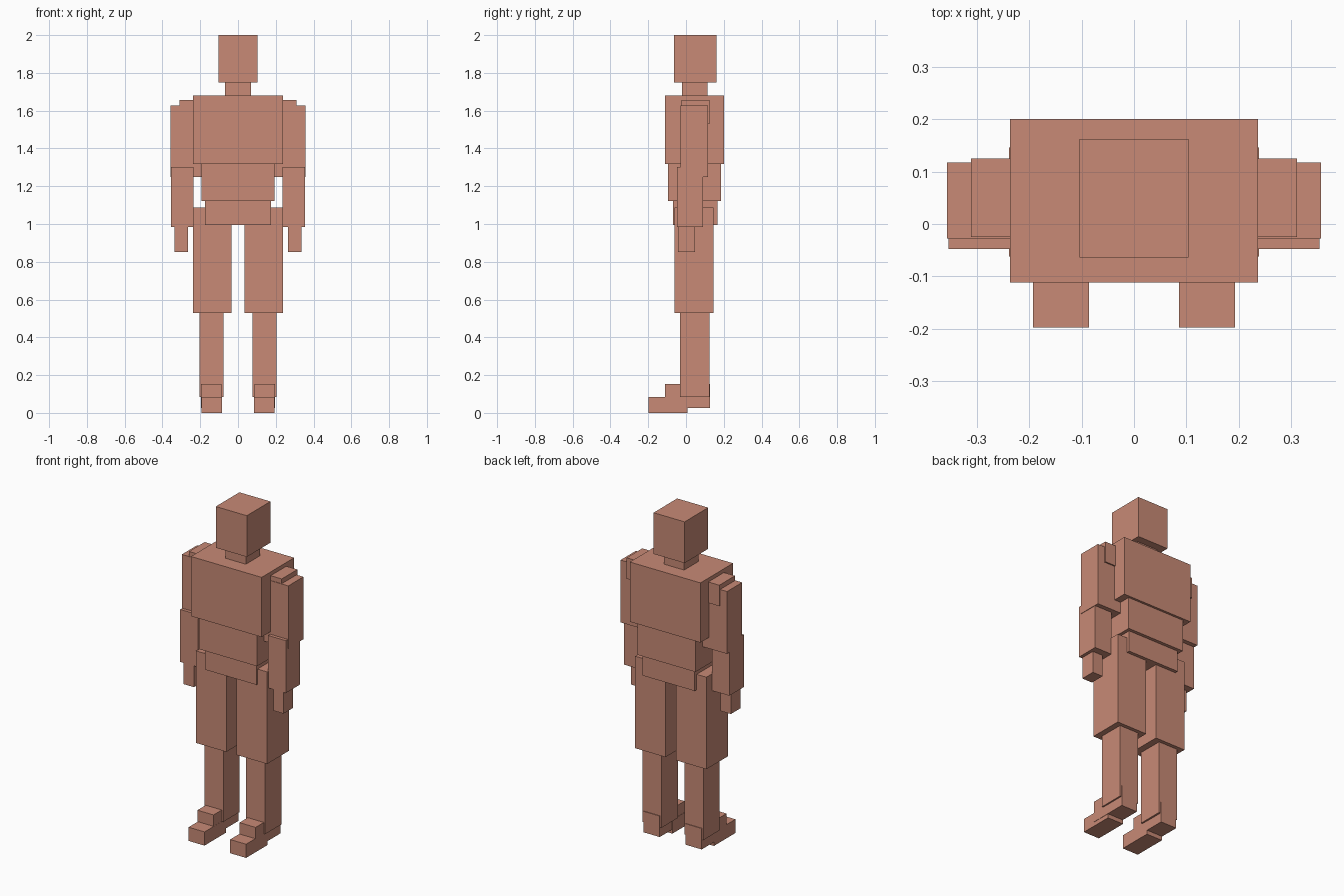
import bpy

cube = bpy.data.objects.get("Cube")
if cube:
    bpy.data.objects.remove(cube, do_unlink=True)

# Single clay colour
CLAY = (0.58, 0.255, 0.18, 1.0)
clay = bpy.data.materials.new("clay")
clay.use_nodes = True
clay.diffuse_color = CLAY
clay.node_tree.nodes["Principled BSDF"].inputs["Base Color"].default_value = CLAY


def block(name, x, y, z):
    """Box spanning the given (low, high) range on each axis."""
    bpy.ops.mesh.primitive_cube_add(size=1)
    ob = bpy.context.object
    ob.name = name
    spans = (x, y, z)
    ob.location = [(lo + hi) / 2 for lo, hi in spans]
    ob.scale = [hi - lo for lo, hi in spans]
    ob.data.materials.append(clay)


def centred(name, half_width, y, z):
    block(name, (-half_width, half_width), y, z)


def paired(name, x, y, z):
    block("left_" + name, x, y, z)
    block("right_" + name, (-x[1], -x[0]), y, z)


# Head and torso
centred("head", 0.104, (-0.064, 0.162), (1.75, 2.0))
centred("neck", 0.068, (-0.022, 0.115), (1.64, 1.76))
centred("chest", 0.237, (-0.112, 0.2), (1.318, 1.68))
centred("abdomen", 0.194, (-0.095, 0.186), (1.123, 1.33))
centred("pelvis", 0.174, (-0.07, 0.166), (0.995, 1.13))

# Arms
paired("shoulder", (0.18, 0.311), (-0.025, 0.125), (1.53, 1.657))
paired("upper_arm", (0.19, 0.357), (-0.028, 0.117), (1.25, 1.628))
paired("forearm", (0.236, 0.354), (-0.048, 0.09), (0.985, 1.303))
paired("hand", (0.266, 0.335), (-0.042, 0.048), (0.853, 1.0))

# Legs
paired("thigh", (0.035, 0.239), (-0.062, 0.146), (0.53, 1.088))
paired("shin", (0.076, 0.204), (-0.031, 0.124), (0.083, 0.55))
paired("foot", (0.087, 0.195), (-0.11, 0.128), (0.025, 0.152))
paired("toe", (0.086, 0.193), (-0.198, 0.008), (0.0, 0.083))
